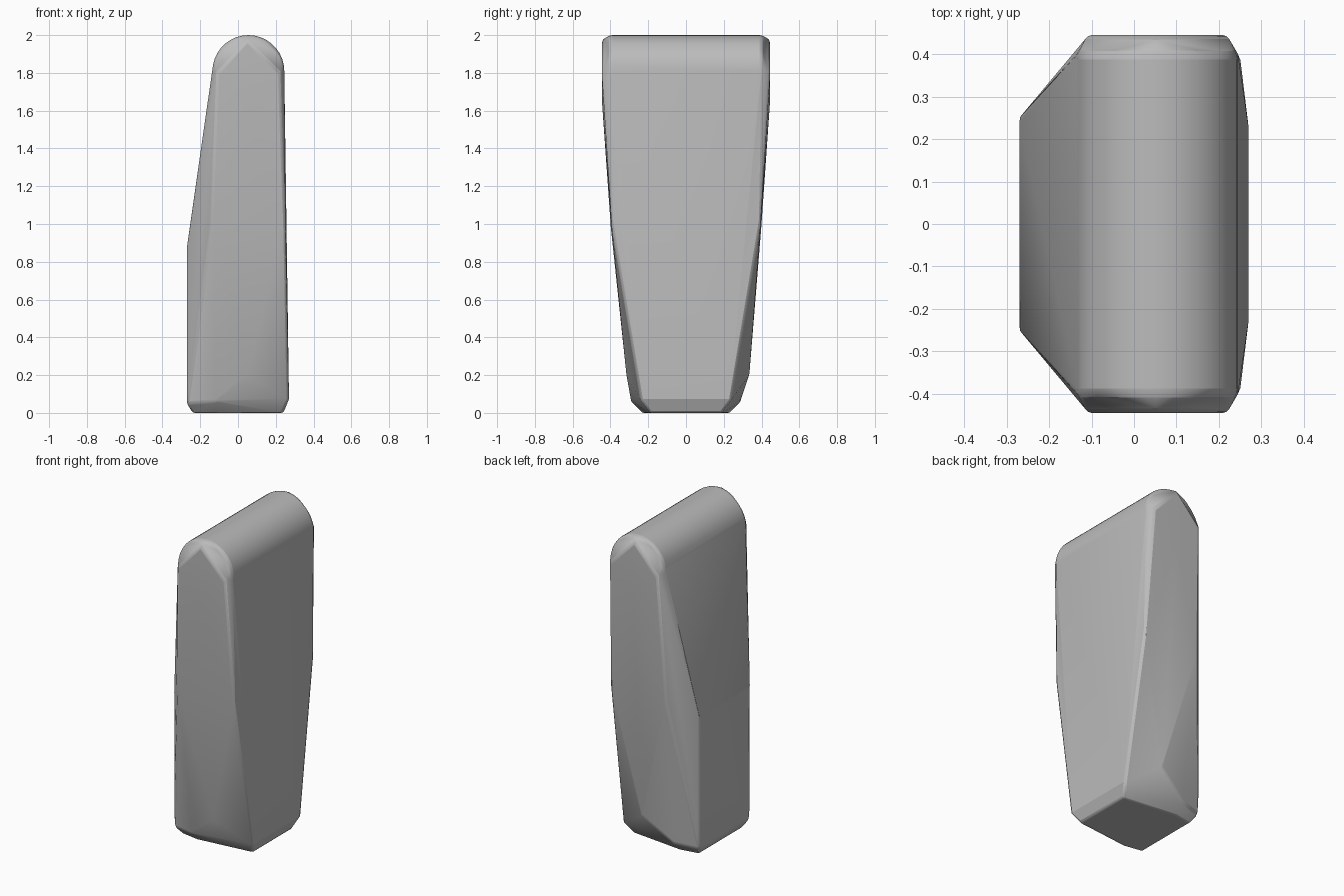
import bpy, bmesh, math

cube = bpy.data.objects.get("Cube")
if cube:
    bpy.data.objects.remove(cube, do_unlink=True)

# Stone colour
stone = bpy.data.materials.new("stone grey")
stone.use_nodes = True
grey = (0.5, 0.5, 0.5, 1)
stone.diffuse_color = grey
stone.node_tree.nodes["Principled BSDF"].inputs["Base Color"].default_value = grey

# Corners shared by both ends (x, y, z), mirrored across y
corners = [
    (0.05, 0.445, 1.975), (-0.11, 0.445, 1.8), (0.22, 0.445, 1.8), (0.06, 0.445, 1.65),  # cap
    (-0.14, 0.4, 1.0), (0.25, 0.395, 1.0),                                               # waist
    (-0.27, 0.25, 0.88), (-0.27, 0.25, 0.05),                                            # sloped side
    (0.265, 0.3, 0.9), (0.27, 0.24, 0.07),                                               # straight side
    (-0.12, 0.29, 0.06),                                                                 # toe
    (-0.24, 0.21, 0), (-0.12, 0.23, 0), (0.24, 0.19, 0),                                 # base
]

# Rounded top edge
STEPS = 18
for i in range(STEPS + 1):
    a = math.pi * i / STEPS
    corners.append((0.055 + 0.19 * math.cos(a), 0.4, 1.81 + 0.19 * math.sin(a)))

points = [(x, s * y, z) for x, y, z in corners for s in (1, -1)]
# Uneven chipped toes at the two ends
points += [(0.05, -0.315, 0.2), (0.07, 0.335, 0.2)]

# Wrap the corners into one faceted stone
bm = bmesh.new()
for p in points:
    bm.verts.new(p)
hull = bmesh.ops.convex_hull(bm, input=bm.verts)
loose = {g for g in hull["geom_interior"] + hull["geom_unused"] if isinstance(g, bmesh.types.BMVert)}
bmesh.ops.delete(bm, geom=list(loose), context='VERTS')
bmesh.ops.dissolve_limit(bm, angle_limit=math.radians(1), verts=bm.verts, edges=bm.edges)
bmesh.ops.recalc_face_normals(bm, faces=bm.faces)

mesh = bpy.data.meshes.new("standing_stone")
bm.to_mesh(mesh)
bm.free()
mesh.materials.append(stone)
obj = bpy.data.objects.new("standing_stone", mesh)
bpy.context.collection.objects.link(obj)

# Worn edges
bevel = obj.modifiers.new("worn_edges", 'BEVEL')
bevel.width = 0.012
bevel.segments = 2
bevel.limit_method = 'ANGLE'
bevel.angle_limit = math.radians(25)

bpy.context.view_layer.objects.active = obj
obj.select_set(True)
bpy.ops.object.shade_smooth_by_angle(angle=math.radians(22))
